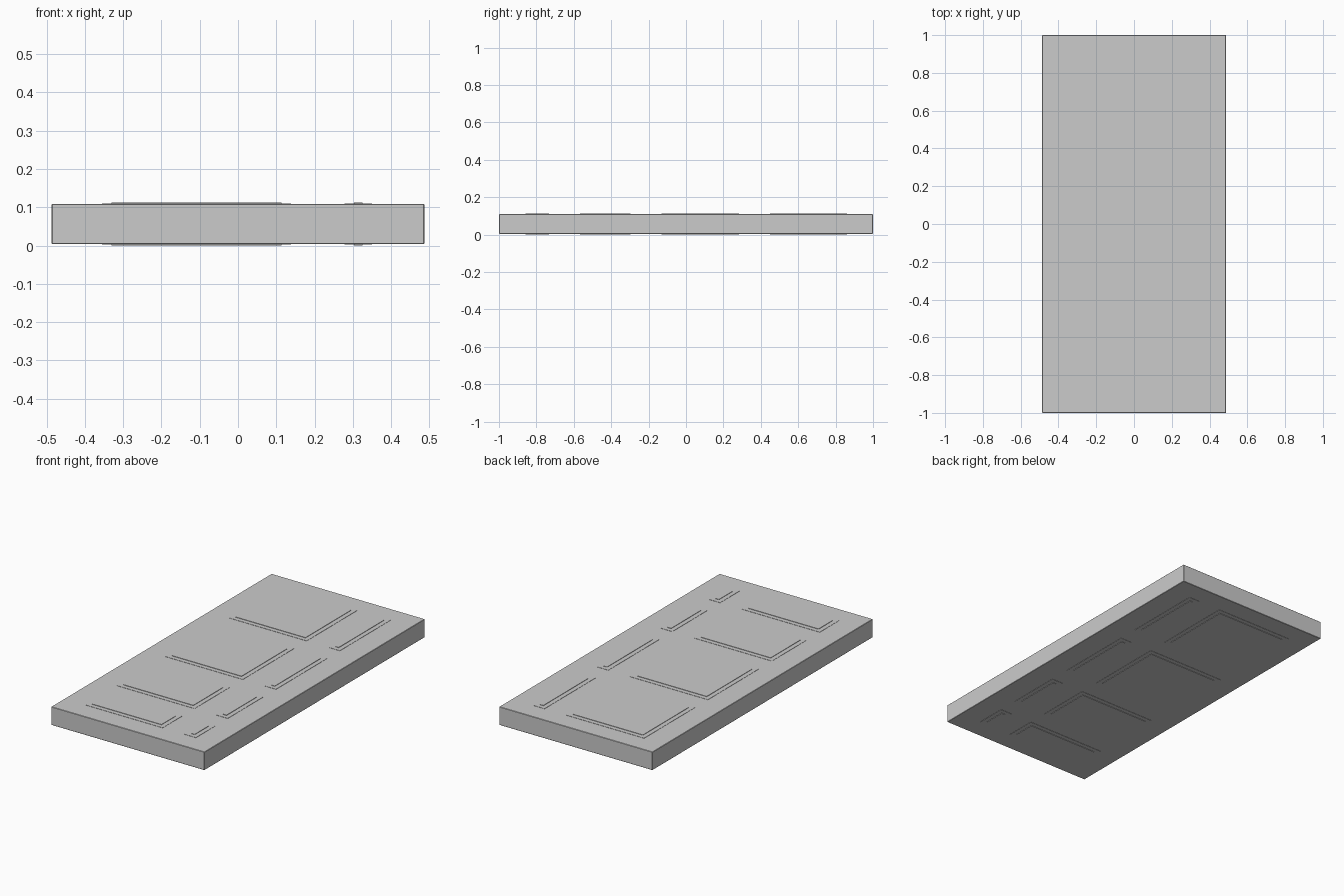
import bpy

cube = bpy.data.objects.get("Cube")
if cube:
    bpy.data.objects.remove(cube, do_unlink=True)

HEIGHT = 0.113      # overall thickness including the raised panels
RAISE = 0.004       # how far each panel stands proud of the slab
RIM = 0.0015        # thickness of the thin border plate
MARGIN = 0.025      # border width around each panel


def box(name, x, y, z):
    """Box spanning the given (low, high) ranges."""
    spans = (x, y, z)
    bpy.ops.mesh.primitive_cube_add(size=1, location=[(a + b) / 2 for a, b in spans])
    obj = bpy.context.object
    obj.name = name
    obj.scale = [b - a for a, b in spans]
    bpy.ops.object.transform_apply(location=False, rotation=False, scale=True)
    return obj


def widen(span):
    return span[0] - MARGIN, span[1] + MARGIN


# Door slab with slightly eased edges
slab = box("door_slab", (-0.487, 0.487), (-1, 1), (RAISE, HEIGHT - RAISE))
bevel = slab.modifiers.new("eased_edges", 'BEVEL')
bevel.width = 0.002
bevel.segments = 1

# Two columns and four rows of raised panels, repeated on both faces
columns = {"wide": (-0.33, 0.114), "narrow": (0.303, 0.325)}
rows = {
    "top": (0.45, 0.862),
    "upper": (-0.13, 0.283),
    "lower": (-0.568, -0.298),
    "bottom": (-0.857, -0.732),
}
SINK = 0.01         # overlap into the slab
faces = {
    "upside": ((HEIGHT - RAISE - SINK, HEIGHT - RAISE + RIM),
               (HEIGHT - RAISE - SINK, HEIGHT)),
    "underside": ((RAISE - RIM, RAISE + SINK), (0, RAISE + SINK)),
}

for face, (rim_z, panel_z) in faces.items():
    for column, x in columns.items():
        for row, y in rows.items():
            label = f"{face}_{row}_{column}"
            box(f"{label}_border", widen(x), widen(y), rim_z)
            box(f"{label}_panel", x, y, panel_z)
